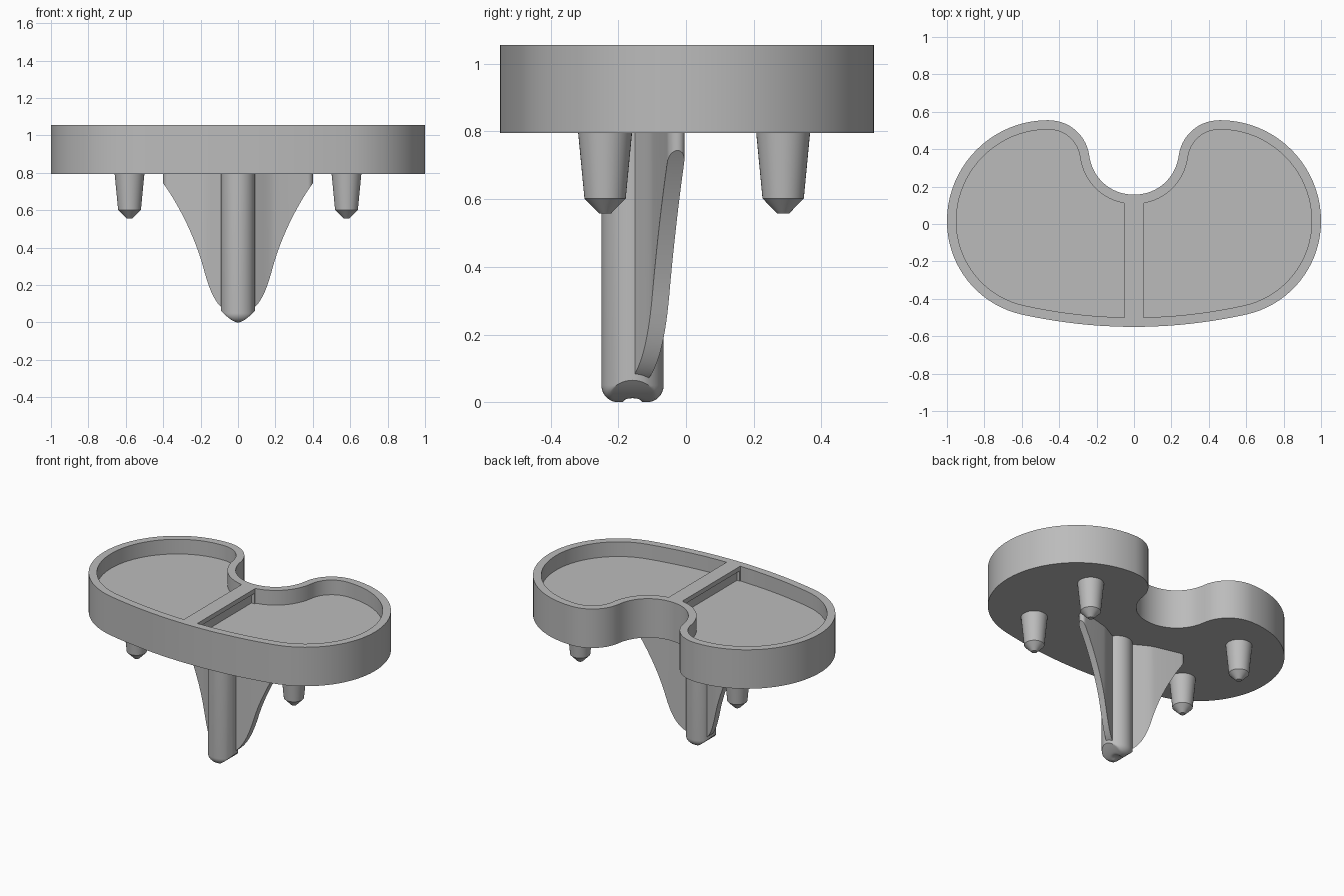
import bpy, bmesh, math
from mathutils import Vector

if "Cube" in bpy.data.objects:
    bpy.data.objects.remove(bpy.data.objects["Cube"])

grey = bpy.data.materials.new("plain grey")
grey.use_nodes = True
grey.diffuse_color = (0.5, 0.5, 0.5, 1)
grey.node_tree.nodes["Principled BSDF"].inputs["Base Color"].default_value = (0.5, 0.5, 0.5, 1)

BASE, FLOOR, TOP = 0.795, 0.957, 1.055


def finish(name, bm, angle=35):
    bmesh.ops.recalc_face_normals(bm, faces=bm.faces)
    mesh = bpy.data.meshes.new(name)
    bm.to_mesh(mesh)
    bm.free()
    mesh.materials.append(grey)
    ob = bpy.data.objects.new(name, mesh)
    bpy.context.collection.objects.link(ob)
    bpy.ops.object.select_all(action='DESELECT')
    ob.select_set(True)
    bpy.context.view_layer.objects.active = ob
    bpy.ops.object.shade_smooth_by_angle(angle=math.radians(angle))
    return ob


def bezier(a, b, c, d, n, ease=lambda u: u):
    a, b, c, d = map(Vector, (a, b, c, d))
    ts = [ease(i / n) for i in range(n + 1)]
    return [a * (1 - t) ** 3 + b * 3 * t * (1 - t) ** 2 + c * 3 * t * t * (1 - t) + d * t ** 3 for t in ts]


def prism(name, pts, z0, z1):
    bm = bmesh.new()
    face = bm.faces.new([bm.verts.new((p[0], p[1], z0)) for p in pts])
    ext = bmesh.ops.extrude_face_region(bm, geom=[face])
    for v in ext["geom"]:
        if isinstance(v, bmesh.types.BMVert):
            v.co.z = z1
    return finish(name, bm)


def cut(target, cutter):
    cutter.hide_render = True
    mod = target.modifiers.new("cut", 'BOOLEAN')
    mod.operation, mod.solver, mod.object = 'DIFFERENCE', 'EXACT', cutter
    bpy.ops.object.select_all(action='DESELECT')
    target.select_set(True)
    bpy.context.view_layer.objects.active = target
    bpy.ops.object.modifier_apply(modifier=mod.name)
    bpy.data.objects.remove(cutter)


# Half of the kidney outline, front centre round to the notch
segments = [
    ((0, -.55), (.2, -.55), (.4, -.528), (.6, -.484), 10),
    ((.6, -.484), (.834, -.432), (1, -.225), (1, .015), 18),
    ((1, .015), (1, .313), (.758, .555), (.46, .555), 20),
    ((.46, .555), (.34, .555), (.255, .47), (.24, .37), 14),
    ((.24, .37), (.225, .25), (.13, .157), (0, .157), 16)]
half = []
for s in segments:
    half += bezier(*s)[0 if not half else 1:]
outline = half + [Vector((-p.x, p.y)) for p in half[-2:0:-1]]

# Pocket outline: inset by the wall and stopped at the divider
WALL = 0.05
inset = []
for i, p in enumerate(half):
    t = (half[min(i + 1, len(half) - 1)] - half[max(i - 1, 0)]).normalized()
    q = p + Vector((-t.y, t.x)) * WALL
    if q.x > WALL + 0.005:
        inset.append(q)
pocket = [Vector((WALL, inset[0].y - .002))] + inset + [Vector((WALL, inset[-1].y - .005))]

tray = prism("tray", outline, BASE, TOP)
for s in (1, -1):
    cut(tray, prism("pocket_cutter", [(s * p.x, p.y) for p in pocket], FLOOR, TOP + .1))
    # Undercut below the divider cap
    groove = [(s * x, y) for x, y in ((.03, -.495), (.08, -.495), (.08, .1), (.03, .1))]
    cut(tray, prism("groove_cutter", groove, FLOOR, TOP - .03))
bpy.ops.object.shade_smooth_by_angle(angle=math.radians(35))


# Centre post with a rounded, ridged and slightly dimpled foot
R, YC = 0.092, -0.158


def foot_height(x, dy):
    r = math.hypot(x, dy)
    rim = 0.05 - math.sqrt(max(0, .05 ** 2 - max(0, r - R + .05) ** 2))
    dent = 0.4 * math.sqrt(max(0, .03 ** 2 - dy * dy))
    return max(.065 * (abs(x) / R) ** 1.6, rim, dent)


bm = bmesh.new()
N, RINGS = 48, 14
rings = []
for k in range(1, RINGS + 1):
    r = R * math.sin(k / RINGS * math.pi / 2)
    ring = []
    for i in range(N):
        a = 2 * math.pi * i / N
        x, y = r * math.cos(a), r * math.sin(a)
        ring.append(bm.verts.new((x, YC + y, foot_height(x, y))))
    rings.append(ring)
rings.append([bm.verts.new((v.co.x, v.co.y, BASE + .01)) for v in rings[-1]])
for a, b in zip(rings, rings[1:]):
    for i in range(N):
        j = (i + 1) % N
        bm.faces.new((a[i], a[j], b[j], b[i]))
centre = bm.verts.new((0, YC, foot_height(0, 0)))
for i in range(N):
    bm.faces.new((centre, rings[0][(i + 1) % N], rings[0][i]))
bm.faces.new(rings[-1])
finish("centre_post", bm)

# Swept-back wings: the path gives centre line and lower edge together
path = bezier((.05, -.15, .055), (.13, -.105, .09), (.16, -.085, .2), (.19, -.075, .31), 14)
path += bezier((.19, -.075, .31), (.23, -.063, .45), (.31, -.044, .62), (.4, -.025, .744), 24,
               lambda u: math.sin(u * math.pi / 2))[1:]
for side, s in (("left", 1), ("right", -1)):
    bm = bmesh.new()
    cols = []
    for p in path:
        h = .025 * math.sqrt(max(.0001, 1 - max(0, (p.x - .375) / .025) ** 2))
        cols.append([bm.verts.new((s * p.x, p.y + dy, z)) for dy, z in
                     ((-h, p.z), (h, p.z), (h, BASE + .01), (-h, BASE + .01))])
    for a, b in zip(cols, cols[1:]):
        for i in range(4):
            j = (i + 1) % 4
            bm.faces.new((a[i], a[j], b[j], b[i]))
    bm.faces.new(cols[0])
    bm.faces.new(cols[-1])
    finish(side + "_wing", bm)

# Four tapered pegs with blunt cone tips
for side, x in (("left", .58), ("right", -.58)):
    for end, y in (("front", -.239), ("back", .287)):
        bm = bmesh.new()
        loops = []
        for r, z in ((.08, BASE + .005), (.061, .602), (.017, .557)):
            loops.append([bm.verts.new((x + r * math.cos(2 * math.pi * i / 40),
                                        y + r * math.sin(2 * math.pi * i / 40), z)) for i in range(40)])
        for a, b in zip(loops, loops[1:]):
            for i in range(40):
                j = (i + 1) % 40
                bm.faces.new((a[i], a[j], b[j], b[i]))
        bm.faces.new(loops[0])
        bm.faces.new(loops[-1])
        finish(f"{end}_{side}_peg", bm)
